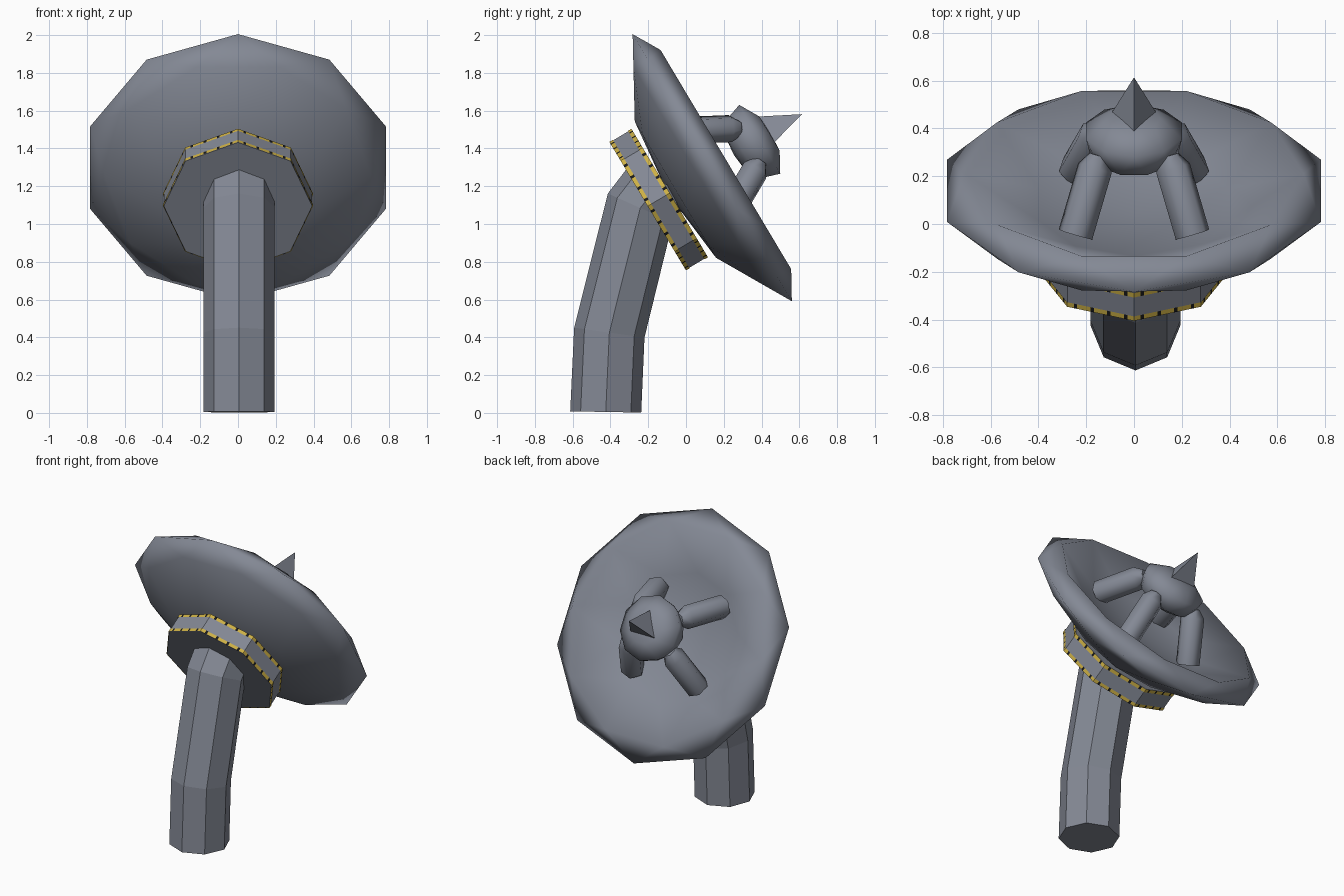
import bpy, bmesh, math
from math import sin, cos, pi, radians
from mathutils import Vector

if "Cube" in bpy.data.objects:
    bpy.data.objects.remove(bpy.data.objects["Cube"], do_unlink=True)


def material(name, rgb):
    m = bpy.data.materials.new(name)
    m.use_nodes = True
    m.diffuse_color = (*rgb, 1)
    m.node_tree.nodes["Principled BSDF"].inputs["Base Color"].default_value = (*rgb, 1)
    return m


GREY = material("steel grey", (0.23, 0.25, 0.30))
YELLOW = material("warning yellow", (0.62, 0.44, 0.06))
BLACK = material("warning black", (0.01, 0.01, 0.01))

# Dish axis, tilted up towards the back
TILT = radians(30.8)
AXIS = Vector((0, cos(TILT), sin(TILT)))
UP = Vector((0, -sin(TILT), cos(TILT)))
SIDE = Vector((1, 0, 0))
ORIGIN = UP * 1.044 + AXIS * 0.012


def on_axis(a):
    return ORIGIN + AXIS * a


def ring(centre, u, v, r, n, turn=0):
    """Points of a regular polygon; the first lies along u."""
    return [centre + r * (u * cos(2 * pi * (i + turn) / n) + v * sin(2 * pi * (i + turn) / n))
            for i in range(n)]


def finish(name, bm, mats):
    bmesh.ops.recalc_face_normals(bm, faces=bm.faces)
    me = bpy.data.meshes.new(name)
    bm.to_mesh(me)
    bm.free()
    for m in mats:
        me.materials.append(m)
    ob = bpy.data.objects.new(name, me)
    bpy.context.collection.objects.link(ob)
    return ob


def loft(name, rings, smooth=False, stagger=()):
    """Skin equal rings; a one-point ring is a tip and open ends are capped."""
    bm = bmesh.new()
    rows = [[bm.verts.new(p) for p in pts] for pts in rings]
    for k, (lo, hi) in enumerate(zip(rows, rows[1:])):
        n = max(len(lo), len(hi))
        for i in range(n):
            j = (i + 1) % n
            if len(lo) == 1:
                bm.faces.new((lo[0], hi[i], hi[j]))
            elif len(hi) == 1:
                bm.faces.new((lo[i], lo[j], hi[0]))
            elif not stagger:
                bm.faces.new((lo[i], lo[j], hi[j], hi[i]))
            elif stagger[k + 1]:
                bm.faces.new((lo[i], lo[j], hi[i]))
                bm.faces.new((lo[j], hi[j], hi[i]))
            else:
                bm.faces.new((lo[i], hi[j], hi[i]))
                bm.faces.new((lo[i], lo[j], hi[j]))
    for f in bm.faces:
        f.smooth = smooth
    for row in (rows[0], rows[-1]):
        if len(row) > 1:
            bm.faces.new(row)
    return finish(name, bm, [GREY])


def turned(name, profile, n):
    """Smooth body about the dish axis; marked rings are turned by half a side."""
    rings = [ring(on_axis(a), UP, SIDE, r, n, half / 2) if r else [on_axis(a)]
             for a, r, half in profile]
    return loft(name, rings, True, [half for a, r, half in profile])


# Bent eight-sided post: y, z and lean of each ring
post = []
for y, z, lean in ((-0.425, 0.005, 1), (-0.406, 0.425, 8), (-0.242, 1.085, 24), (-0.13, 1.225, 31)):
    t = radians(lean)
    post.append(ring(Vector((0.006, y, z)), Vector((0, -cos(t), sin(t))), SIDE, 0.188, 8))
loft("post", post)

# Eight-sided collar behind the dish
BACK, FRONT, RADIUS = 0.374, 0.51, 0.393
loft("collar", [ring(on_axis(a), UP, SIDE, RADIUS, 8) for a in (BACK, FRONT)])


# Thin yellow warning bands with black ticks along both edges of the collar
def band(name, a0, a1):
    bm = bmesh.new()
    corners = ring(Vector(), UP, SIDE, RADIUS + 0.003, 8)
    steps = 20
    for s in range(8):
        p, q = corners[s], corners[(s + 1) % 8]
        for k in range(steps):
            p0, p1 = p.lerp(q, k / steps), p.lerp(q, (k + 1) / steps)
            f = bm.faces.new([bm.verts.new(v) for v in (
                p0 + on_axis(a0), p1 + on_axis(a0), p1 + on_axis(a1), p0 + on_axis(a1))])
            f.material_index = int(k % 5 == 2)
    bmesh.ops.remove_doubles(bm, verts=bm.verts, dist=0.0005)
    finish(name, bm, [YELLOW, BLACK])


band("rear_warning_band", BACK, BACK + 0.022)
band("front_warning_band", FRONT - 0.022, FRONT)

# Ten-sided dish: back, rim, then shallow hollow front
turned("dish", ((0.50, 0, 0), (0.545, 0.42, 0), (0.686, 0.705, 1), (0.772, 0.823, 0),
                (0.856, 0.71, 1), (0.705, 0.42, 0), (0.66, 0, 0)), 10)

# Receiver ball and its three-sided spike
turned("receiver_ball", ((0.905, 0, 0), (0.915, 0.1, 0), (0.955, 0.185, 1), (1.065, 0.212, 0),
                         (1.125, 0.11, 1), (1.13, 0, 0)), 10)
loft("receiver_spike", [ring(on_axis(1.125), UP, SIDE, 0.105, 3), [on_axis(1.325)]])

# Four struts with tapered heads holding the ball
for name, sx, su in (("upper_left", 1, 1), ("lower_left", 1, -1),
                     ("lower_right", -1, -1), ("upper_right", -1, 1)):
    foot = on_axis(0.715) + SIDE * sx * 0.245 + UP * su * 0.262
    head = on_axis(0.985) + SIDE * sx * 0.155 + UP * su * 0.115
    along = (head - foot).normalized()
    across = along.cross(SIDE * sx + UP * su).normalized()
    lift = across.cross(along)
    loft(name + "_strut", [ring(p, lift, across, r, 6) for p, r in (
        (foot, 0.075), (head - along * 0.03, 0.075), (head + along * 0.025, 0.04))], True)
